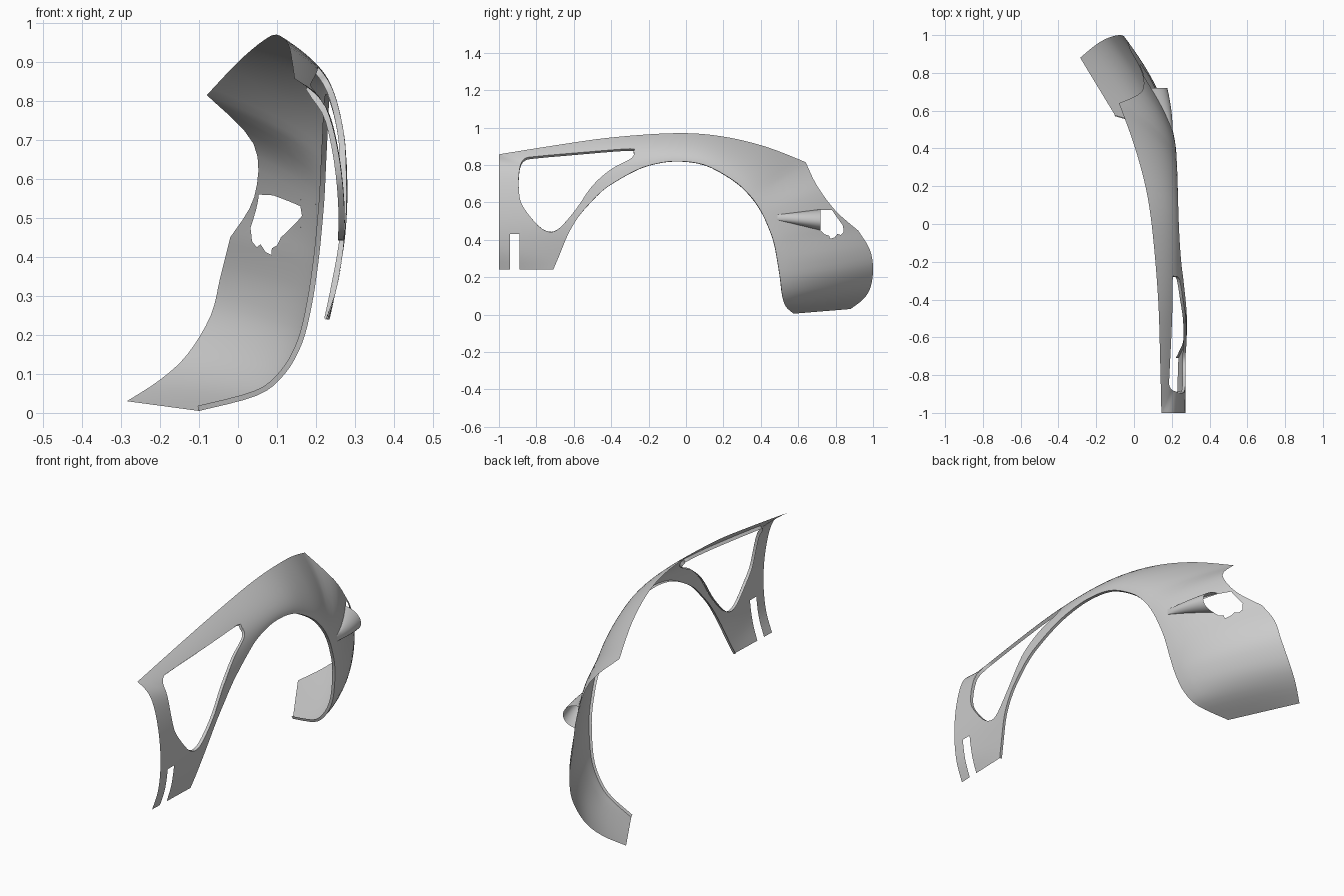
import bpy, math
from mathutils import Vector
from mathutils.bvhtree import BVHTree
from mathutils.geometry import delaunay_2d_cdt

if "Cube" in bpy.data.objects:
    bpy.data.objects.remove(bpy.data.objects["Cube"])

# Wheel-arch edge and outer edge, paired section by section (x, y, z)
ARCH = [(.235, -.71, .24), (.25, -.68, .31), (.272, -.63, .43), (.28, -.57, .53), (.28, -.5, .61),
        (.278, -.46, .65), (.274, -.41, .69), (.262, -.3, .755), (.25, -.2, .797), (.24, -.06, .82),
        (.234, .1, .80), (.23, .25, .72), (.226, .34, .64), (.222, .40, .555), (.215, .44, .47),
        (.206, .47, .385), (.19, .49, .28), (.165, .505, .18), (.12, .515, .10), (.05, .532, .045),
        (-.1, .575, .005)]
OUTER = [(.225, -1, .24), (.258, -1, .34), (.272, -1, .47), (.265, -1, .61), (.24, -1, .74),
         (.205, -1, .815), (.145, -1, .857), (.138, -.7, .905), (.128, -.4, .947), (.10, -.06, .97),
         (.065, .18, .955), (.0, .42, .9), (-.08, .64, .815), (.04, .70, .69), (.042, .80, .555),
         (-.02, .92, .45), (-.045, .982, .35), (-.07, 1.0, .25), (-.13, .988, .15), (-.2, .95, .085),
         (-.285, .88, .03)]
# How strongly each section bulges between its two edges
CROWN = [1, 1, 1, 1, 1.2, 1.6, 2.3, 2.1, 1.9, 1.75, 1.7, 1.6, 1.5, 1.5, 1.5, 1.5, 1.6, 1.6, 1.5, 1.3, 1]
CORNERS = [0, 6, 12, 15, 20]
SUB, ACROSS = 4, 16


def spline(pts, closed=False, sub=SUB):
    """Catmull-Rom curve through the points."""
    P = [Vector(p) for p in pts]
    n = len(P)
    get = (lambda i: P[i % n]) if closed else (lambda i: P[max(0, min(n - 1, i))])
    out = []
    for i in range(n if closed else n - 1):
        a, b, c, d = get(i - 1), get(i), get(i + 1), get(i + 2)
        for k in range(sub):
            t = k / sub
            out.append(.5 * (2 * b + (c - a) * t + (2 * a - 5 * b + 4 * c - d) * t * t
                             + (3 * b - a - 3 * c + d) * t ** 3))
    return out if closed else out + [P[-1]]


def make(name, verts, faces):
    me = bpy.data.meshes.new(name)
    me.from_pydata([tuple(v) for v in verts], [], faces)
    me.validate()
    me.shade_smooth()
    me.set_sharp_from_angle(angle=math.radians(40))
    ob = bpy.data.objects.new(name, me)
    bpy.context.collection.objects.link(ob)
    return ob


def grid_faces(rows, cols):
    return [(r * cols + c, r * cols + c + 1, (r + 1) * cols + c + 1, (r + 1) * cols + c)
            for r in range(rows - 1) for c in range(cols - 1)]


def inside(p, poly):
    hit = False
    for a, b in zip(poly, poly[1:] + poly[:1]):
        if (a[1] > p[1]) != (b[1] > p[1]):
            if p[0] < (b[0] - a[0]) * (p[1] - a[1]) / (b[1] - a[1]) + a[0]:
                hit = not hit
    return hit


# Lofted skin between the two edges
arch = spline(ARCH)
outer = []
for s, e in zip(CORNERS, CORNERS[1:]):
    outer += spline(OUTER[s:e + 1])[(1 if s else 0):]
loft = []
for i, (a, o) in enumerate(zip(arch, outer)):
    k, f = divmod(i, SUB)
    p = CROWN[k] + (CROWN[min(k + 1, len(CROWN) - 1)] - CROWN[k]) * f / SUB
    for j in range(ACROSS + 1):
        t = (j / ACROSS) ** 1.2
        v = o.lerp(a, t)
        v.x = o.x + (a.x - o.x) * (1 - (1 - t) ** p)
        loft.append(v)
rows, cols = len(arch), ACROSS + 1
quads = grid_faces(rows, cols)
bvh = BVHTree.FromPolygons(loft, quads)


def on_skin(y, z):
    loc = bvh.ray_cast(Vector((1, y, z)), Vector((-1, 0, 0)))[0]
    if loc is None:
        loc = bvh.find_nearest(Vector((.23, y, z)))[0]
    return Vector((loc.x, y, z))


# Openings, drawn in side view (y, z)
window = [tuple(v) for v in spline(
    [(-.3, .887), (-.28, .873), (-.282, .848), (-.31, .825), (-.4, .778), (-.5, .69), (-.58, .575),
     (-.64, .5), (-.69, .452), (-.735, .443), (-.79, .475), (-.86, .56), (-.888, .62), (-.895, .72),
     (-.885, .80), (-.86, .835), (-.8, .846), (-.55, .868)], True, 3)]
slot = [(-.94, .2), (-.89, .2), (-.89, .43), (-.94, .43)]
lamp_hole = [(.6, .53), (.72, .558), (.78, .56), (.793, .54), (.815, .51), (.84, .475), (.842, .44),
             (.828, .425), (.81, .432), (.795, .413), (.772, .405), (.765, .422), (.74, .43),
             (.72, .45), (.6, .505)]
holes = [window, slot, lamp_hole]

# Imprint the openings on the skin and drop the faces inside them
pts = [Vector((v.y, v.z)) for v in loft]
edges = set()
for q in quads:
    for a, b in zip(q, q[1:] + q[:1]):
        edges.add((min(a, b), max(a, b)))
edges = sorted(edges)
for h in holes:
    s = len(pts)
    pts += [Vector(p) for p in h]
    edges += [(s + i, s + (i + 1) % len(h)) for i in range(len(h))]
v2, _, tris, origin, _, _ = delaunay_2d_cdt(pts, edges, [], 1, 1e-5)
verts = []
for p, src in zip(v2, origin):
    own = [i for i in src if i < len(loft)]
    verts.append(loft[own[0]] if own else on_skin(p.x, p.y))
faces = []
for t in tris:
    c = sum((v2[i] for i in t), Vector((0, 0))) / len(t)
    if not any(inside(c, h) for h in holes):
        faces.append(tuple(t))
used = sorted({i for f in faces for i in f})
remap = {o: n for n, o in enumerate(used)}
make("fender_skin", [verts[i] for i in used], [tuple(remap[i] for i in f) for f in faces])


# Folded lips along the wheel arch and the window
def lip(name, line, depth):
    inner = []
    for p in line:
        n = bvh.find_nearest(p)[1]
        inner.append(p - n * (depth if n.x > 0 else -depth))
    make(name, line + inner, grid_faces(2, len(line)))


lip("wheel_arch_lip", arch, .014)
rim = [on_skin(*p) for p in window]
lip("window_lip", rim + rim[:1], .016)

# Half-round lamp fairing swelling out of the skin
pod = []
for i in range(11):
    t = i / 10
    for j in range(17):
        a = math.pi * (j / 16 - .5)
        p = on_skin(.49 + .23 * t, .52 - .013 * t + (.014 + .042 * t) * math.sin(a))
        p.x += .073 * t * math.cos(a)
        pod.append(p)
make("lamp_fairing", pod, grid_faces(11, 17))
